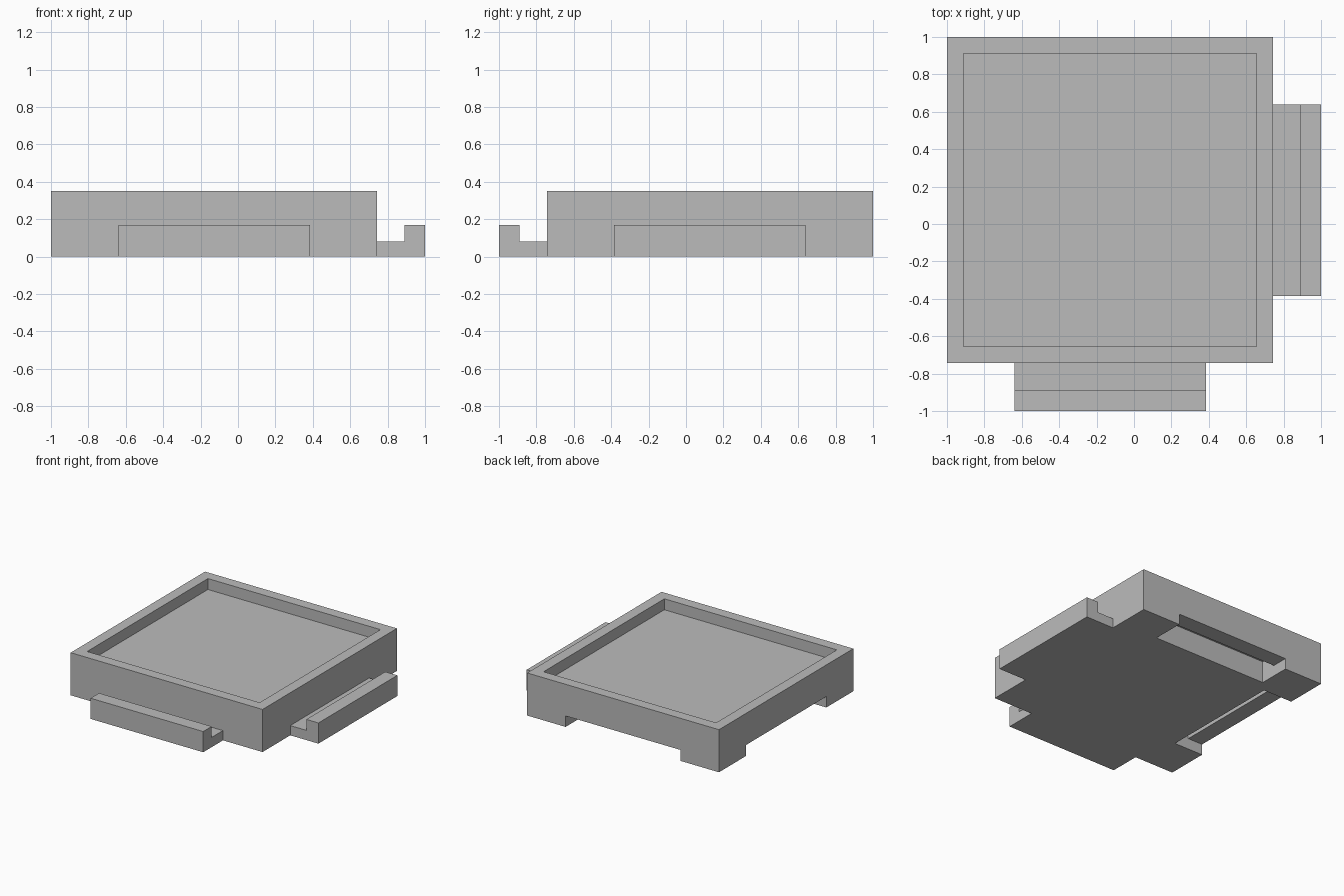
import bpy
import bmesh
from mathutils import Matrix, Vector

cube = bpy.data.objects.get("Cube")
if cube:
    bpy.data.objects.remove(cube, do_unlink=True)

grey = bpy.data.materials.new("plain grey")
grey.use_nodes = True
grey.diffuse_color = (0.5, 0.5, 0.5, 1)
grey.node_tree.nodes["Principled BSDF"].inputs["Base Color"].default_value = (0.5, 0.5, 0.5, 1)

EDGE = 0.744          # body faces that carry the hooks
HEIGHT = 0.35
GAP = 0.01            # clearance between hook and socket


def finish(name, bm):
    bmesh.ops.recalc_face_normals(bm, faces=bm.faces)
    mesh = bpy.data.meshes.new(name)
    bm.to_mesh(mesh)
    bm.free()
    mesh.materials.append(grey)
    obj = bpy.data.objects.new(name, mesh)
    bpy.context.collection.objects.link(obj)
    return obj


def box(name, low, high):
    low, high = Vector(low), Vector(high)
    bm = bmesh.new()
    bmesh.ops.create_cube(bm, size=1)
    bmesh.ops.scale(bm, vec=high - low, verts=bm.verts)
    bmesh.ops.translate(bm, vec=(low + high) / 2, verts=bm.verts)
    return finish(name, bm)


def rail(name, profile, start, end, swap=False):
    """Extrude an (x, z) profile along y; swap mirrors it across the diagonal x = -y."""
    bm = bmesh.new()
    face = bm.faces.new([bm.verts.new((x, start, z)) for x, z in profile])
    side = bmesh.ops.extrude_face_region(bm, geom=[face])["geom"]
    verts = [v for v in side if isinstance(v, bmesh.types.BMVert)]
    bmesh.ops.translate(bm, vec=(0, end - start, 0), verts=verts)
    if swap:
        mirror = Matrix(((0, -1, 0, 0), (-1, 0, 0, 0), (0, 0, 1, 0), (0, 0, 0, 1)))
        bmesh.ops.transform(bm, matrix=mirror, verts=bm.verts)
    return finish(name, bm)


def cut(target, cutter):
    cutter.hide_render = True
    cutter.hide_viewport = True
    cutter.display_type = 'WIRE'
    mod = target.modifiers.new(cutter.name, 'BOOLEAN')
    mod.operation = 'DIFFERENCE'
    mod.solver = 'EXACT'
    mod.object = cutter


# Square tile with a shallow tray in its top
tile = box("tile_body", (-1, -EDGE, 0), (EDGE, 1, HEIGHT))
cut(tile, box("tray_cutter", (-0.912, -0.656, 0.26), (0.656, 0.912, 0.5)))

# L-shaped hooks on two sides, matching sockets under the other two
hook = [(EDGE, 0), (1, 0), (1, 0.17), (0.89, 0.17), (0.89, 0.08), (EDGE, 0.08)]
inner, lip = -EDGE + GAP, -0.864
socket = [(-1.1, -0.1), (inner, -0.1), (inner, 0.17 + GAP), (lip, 0.17 + GAP),
          (lip, 0.08 + GAP), (-1.1, 0.08 + GAP)]
START, END = -0.384, 0.64
for swap, hook_side, socket_side in ((False, "right", "left"), (True, "front", "back")):
    rail(hook_side + "_hook", hook, START, END, swap)
    cut(tile, rail(socket_side + "_socket_cutter", socket, START - GAP, END + GAP, swap))
